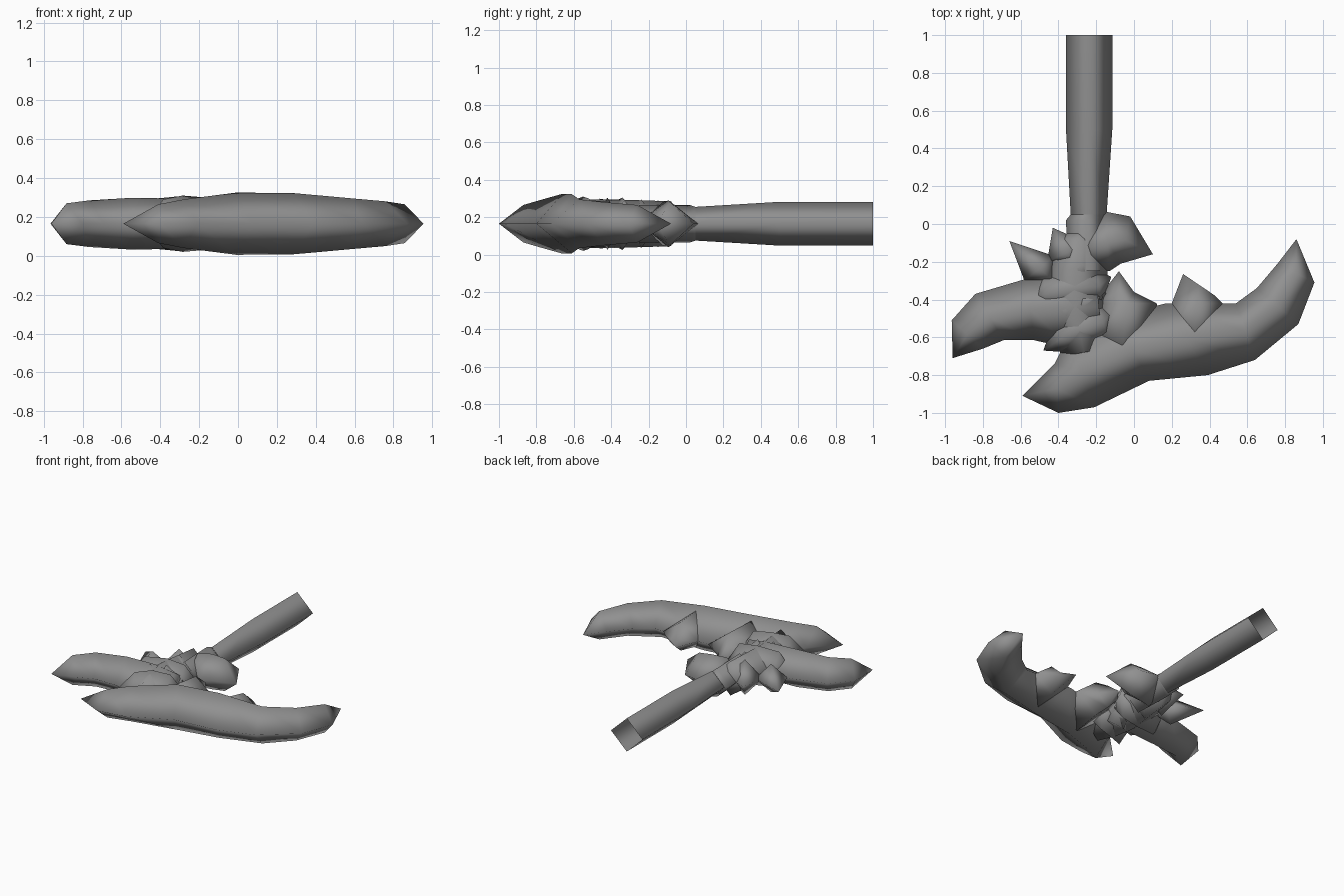
import bpy, bmesh

MID = 0.165  # height of the flat symmetry plane
steel = bpy.data.materials.new("dark_grey")
steel.diffuse_color = (0.28, 0.28, 0.28, 1)


def loft(name, sections, open_end=False):
    """Four-sided tube: (ax, ay, bx, by, h) is a diamond section, (x, y) is a point."""
    bm = bmesh.new()
    rings = []
    for s in sections:
        if len(s) == 2:
            rings.append([bm.verts.new((s[0], s[1], MID))])
            continue
        ax, ay, bx, by, h = s
        cx, cy = (ax + bx) / 2, (ay + by) / 2
        rings.append([bm.verts.new(p) for p in (
            (ax, ay, MID), (cx, cy, MID + h), (bx, by, MID), (cx, cy, MID - h))])
    for r, q in zip(rings, rings[1:]):
        for i in range(4):
            j = (i + 1) % 4
            if len(r) == 1:
                bm.faces.new((r[0], q[i], q[j]))
            elif len(q) == 1:
                bm.faces.new((r[i], r[j], q[0]))
            else:
                bm.faces.new((r[i], r[j], q[j], q[i]))
    for r in (rings[0], rings[-1]):
        if len(r) == 4 and not open_end:
            bm.faces.new(r)
    bmesh.ops.recalc_face_normals(bm, faces=bm.faces)
    me = bpy.data.meshes.new(name)
    bm.to_mesh(me)
    bm.free()
    me.materials.append(steel)
    ob = bpy.data.objects.new(name, me)
    bpy.context.collection.objects.link(ob)
    bpy.ops.object.select_all(action='DESELECT')
    ob.select_set(True)
    bpy.context.view_layer.objects.active = ob
    bpy.ops.object.shade_smooth_by_angle(angle=1.95)
    return ob


# hollow handle and its collar
loft("handle", [(-0.36, 1.0, -0.115, 1.0, 0.117), (-0.36, 0.5, -0.115, 0.5, 0.117),
                (-0.335, 0.05, -0.145, 0.05, 0.09)], open_end=True)
loft("collar", [(-0.335, 0.05, -0.15, 0.05, 0.09), (-0.36, 0.02, -0.15, 0.02, 0.1),
                (-0.35, -0.25, -0.14, -0.25, 0.1)], open_end=True)

# long curved blade
loft("main_blade", [(-0.59, -0.91), (-0.42, -0.74, -0.40, -1.0, 0.10),
                    (-0.35, -0.60, -0.21, -0.97, 0.125), (-0.10, -0.49, 0.08, -0.83, 0.16),
                    (0.17, -0.42, 0.39, -0.80, 0.158), (0.54, -0.42, 0.64, -0.72, 0.13),
                    (0.65, -0.34, 0.87, -0.53, 0.115), (0.76, -0.21, 0.955, -0.31, 0.10),
                    (0.86, -0.08)])
# teeth on the inner edge of the long blade
loft("blade_tooth", [(0.14, -0.58, 0.50, -0.60, 0.13), (0.20, -0.42, 0.47, -0.42, 0.10),
                     (0.26, -0.265, 0.43, -0.38, 0.01)])
loft("blade_spur", [(-0.26, -0.64, 0.14, -0.64, 0.13), (-0.19, -0.42, 0.12, -0.42, 0.12),
                    (-0.15, -0.34, 0.0, -0.36, 0.08), (-0.08, -0.25)])

# short blade on the left
loft("short_blade", [(-0.96, -0.71), (-0.965, -0.51, -0.80, -0.66, 0.105),
                     (-0.84, -0.37, -0.69, -0.615, 0.12), (-0.57, -0.29, -0.53, -0.615, 0.133),
                     (-0.36, -0.22, -0.33, -0.66, 0.13), (-0.20, -0.28, -0.17, -0.60, 0.11)])

# blunt lump on the right below the collar
loft("side_lump", [(-0.30, -0.06), (-0.24, 0.0, -0.22, -0.25, 0.115),
                   (-0.15, 0.065, -0.13, -0.25, 0.125),
                   (-0.02, 0.04, -0.07, -0.21, 0.115), (0.10, -0.16)])

# rough core that joins the blades to the handle
loft("core", [(-0.30, -0.02), (-0.41, -0.08, -0.17, -0.08, 0.12), (-0.47, -0.25, -0.14, -0.22, 0.125),
              (-0.50, -0.40, -0.14, -0.38, 0.13), (-0.46, -0.55, -0.13, -0.52, 0.13),
              (-0.38, -0.70, -0.15, -0.66, 0.11)])
loft("wrap_upper", [(-0.56, -0.39), (-0.48, -0.27, -0.46, -0.47, 0.125),
                    (-0.34, -0.22, -0.29, -0.46, 0.14), (-0.20, -0.24, -0.17, -0.42, 0.125),
                    (-0.12, -0.28)])
loft("wrap_lower", [(-0.48, -0.67), (-0.43, -0.53, -0.34, -0.68, 0.125),
                    (-0.32, -0.44, -0.25, -0.66, 0.145), (-0.20, -0.42, -0.13, -0.62, 0.135),
                    (-0.10, -0.45)])

# loose shards: base edge, tip, half thickness
shards = [
    ((-0.42, -0.17), (-0.58, -0.30), (-0.66, -0.09), 0.10),
    ((-0.25, -0.10), (-0.46, -0.20), (-0.43, -0.02), 0.125),
    ((-0.20, -0.14), (-0.38, -0.34), (-0.46, -0.17), 0.13),
    ((-0.28, -0.34), (-0.25, -0.50), (-0.13, -0.36), 0.14),
    ((-0.37, -0.34), (-0.35, -0.58), (-0.55, -0.43), 0.135),
]
for i, (a, b, t, h) in enumerate(shards):
    m = [((a[k] + b[k]) / 2 - t[k]) * 0.6 for k in (0, 1)]
    back = ((a[0] + b[0]) / 2 + m[0], (a[1] + b[1]) / 2 + m[1])
    loft(f"shard_{i + 1}", [back, (*a, *b, h), t])
